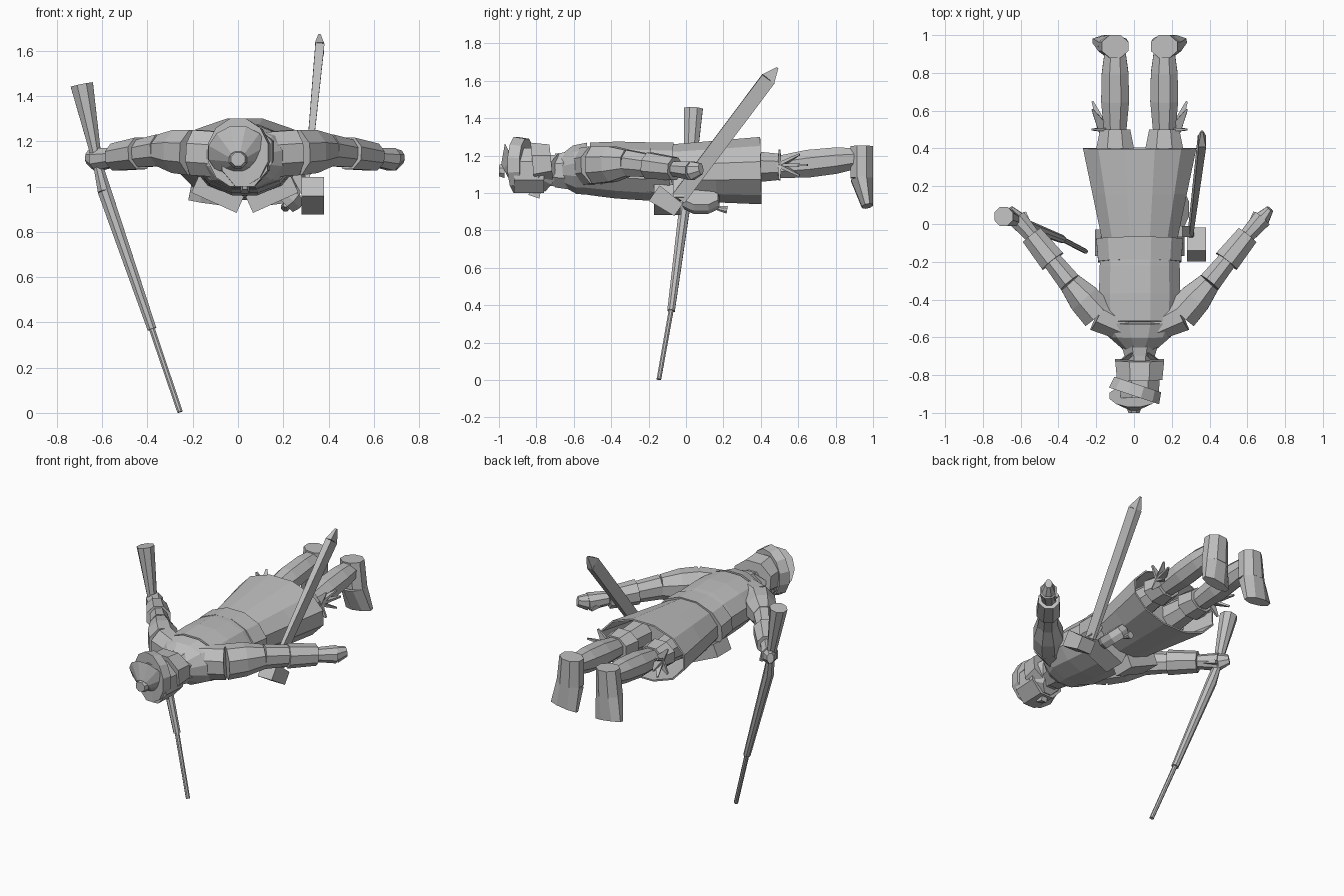
import bpy
import bmesh
from math import cos, sin, pi
from mathutils import Vector

default_cube = bpy.data.objects.get("Cube")
if default_cube:
    bpy.data.objects.remove(default_cube, do_unlink=True)

colour = (.52, .52, .52, 1)
plain_grey = bpy.data.materials.new("plain_grey")
plain_grey.use_nodes = True
plain_grey.diffuse_color = colour
plain_grey.node_tree.nodes["Principled BSDF"].inputs["Base Color"].default_value = colour


def tube(name, start, end, start_size, end_size, bulge=0, sides=8, steps=1, closed=True):
    """Faceted taper between two points; sizes are half width and half height."""
    start, end = Vector(start), Vector(end)
    direction = (end - start).normalized()
    steep = abs(direction.z) > abs(direction.y) and abs(direction.z) > abs(direction.x)
    across = direction.cross(Vector((0, 1, 0) if steep else (0, 0, 1))).normalized()
    over = across.cross(direction)
    corner = 1 / cos(pi / sides)
    bm = bmesh.new()
    rings = []
    for step in range(steps + 1):
        along = step / steps
        centre = start.lerp(end, along)
        size = Vector(start_size).lerp(Vector(end_size), along)
        width, height = [(value + bulge * sin(pi * along)) * corner for value in size]
        angles = [2 * pi * (index + .5) / sides for index in range(sides)]
        rings.append([bm.verts.new(centre + across * width * cos(angle) + over * height * sin(angle))
                      for angle in angles])
    for ring, following in zip(rings, rings[1:]):
        for index in range(sides):
            previous = index - 1
            bm.faces.new((ring[previous], ring[index], following[index], following[previous]))
    if closed:
        bm.faces.new(rings[0])
        bm.faces.new(rings[-1])
    bmesh.ops.recalc_face_normals(bm, faces=bm.faces)
    mesh = bpy.data.meshes.new(name)
    bm.to_mesh(mesh)
    bm.free()
    mesh.materials.append(plain_grey)
    part = bpy.data.objects.new(name, mesh)
    bpy.context.collection.objects.link(part)
    return part


middle = .03


def spine(y, z=1.12):
    return Vector((middle, y, z))


# Head, neck and collar
head_back, jaw, chin = spine(-.92), spine(-.76), spine(-.7, 1.07)
tube("head", head_back, jaw, start_size=(.1, .12), end_size=(.11, .12))
tube("jaw", jaw, chin, start_size=(.11, .12), end_size=(.06, .08))
tube("nose", spine(-.84, 1), spine(-.78, .99), start_size=(.01, .01), end_size=(.02, .02), sides=4)
tube("hair_band", spine(-.82, 1.15), spine(-.72, 1.16), start_size=(.12, .12), end_size=(.13, .1))
tube("neck", jaw, spine(-.62), start_size=(.07, .08), end_size=(.08, .09))
tube("collar", spine(-.7), spine(-.63), start_size=(.08, .09), end_size=(.1, .1))

# Hat with a tilted brim and a knob
brim_top, hat_top = Vector((0, -.91, 1.15)), Vector((0, -.97, 1.12))
tube("hat_brim", brim_top, (.02, -.85, 1.15), start_size=(.14, .15), end_size=(.13, .14), sides=12)
tube("hat_crown", hat_top, brim_top, start_size=(.04, .04), end_size=(.13, .13), sides=12)
tube("hat_knob", (0, -1, 1.12), hat_top, start_size=(.03, .03), end_size=(.04, .04))

# Torso, waist band and the flared coat skirt open at its hem
chest, waist, hem = spine(-.52, 1.13), spine(-.08, 1.11), spine(.4)
tube("shoulder_yoke", spine(-.67), chest, start_size=(.08, .08), end_size=(.21, .14),
     bulge=.02, steps=2, sides=12)
tube("torso", chest, waist, start_size=(.21, .14), end_size=(.2, .15), bulge=.01, steps=3, sides=12)
tube("waist_band", spine(-.2), waist, start_size=(.22, .15), end_size=(.23, .16), sides=12)
skirt = tube("coat_skirt", waist, hem, start_size=(.2, .15), end_size=(.3, .18),
             steps=2, sides=12, closed=False)
lining = skirt.modifiers.new("lining", 'SOLIDIFY')
lining.thickness = .01
tube("hips", waist, spine(.25), start_size=(.18, .12), end_size=(.2, .11))

for side, word in ((1, "left"), (-1, "right")):
    def mirrored(x, y, z):
        return Vector((middle + side * x, y, z))

    def limb(part, *points, **shape):
        return tube(word + "_" + part, *points, **shape)

    # Arm, cuff and hand
    armpit, shoulder = mirrored(.08, -.55, 1.14), mirrored(.22, -.48, 1.15)
    elbow, wrist = mirrored(.37, -.31, 1.16), mirrored(.57, -.06, 1.13)
    knuckles, fingertips = mirrored(.65, .03, 1.12), mirrored(.69, .08, 1.13)
    limb("shoulder", armpit, shoulder, start_size=(.07, .1), end_size=(.09, .1))
    limb("upper_arm", shoulder, elbow, start_size=(.09, .1), end_size=(.06, .07), steps=2, bulge=.01)
    limb("forearm", elbow, wrist, start_size=(.06, .07), end_size=(.04, .05))
    limb("cuff", elbow.lerp(wrist, .45), wrist, start_size=(.07, .07), end_size=(.06, .06))
    limb("palm", wrist, knuckles, start_size=(.04, .04), end_size=(.05, .05))
    limb("fingers", knuckles, fingertips, start_size=(.04, .05), end_size=(.02, .03))
    limb("thumb", wrist, mirrored(.61, .06, 1.09), start_size=(.02, .02), end_size=(.01, .01), sides=4)

    # Leg and boot
    hip, knee, ankle = mirrored(.12, .15, 1.13), mirrored(.13, .5, 1.14), mirrored(.13, .95, 1.19)
    instep, toe = mirrored(.14, .94, 1.08), mirrored(.16, .97, .93)
    limb("thigh", hip, knee, start_size=(.09, .1), end_size=(.06, .06))
    limb("shin", knee, ankle, start_size=(.06, .06), end_size=(.05, .05), bulge=.02, steps=3)
    limb("heel", mirrored(.13, .94, 1.25), instep, start_size=(.07, .06), end_size=(.08, .06))
    limb("toe", instep, toe, start_size=(.08, .06), end_size=(.09, .03))
    limb("knee_band", knee - Vector((0, .1, 0)), knee, start_size=(.1, .08), end_size=(.08, .07))

    # Pointed ribbon ends tied outside the knee
    knot = mirrored(.19, .5, 1.15)
    for index in range(5):
        turn = index * pi / 4 - pi / 2
        tip = knot + Vector((side * .06, .15 * cos(turn), .08 * sin(turn)))
        limb("ribbon_%d" % index, knot, tip, start_size=(.03, .01), end_size=(.005, .005), sides=4)

    # Belly pouch slanting up towards the hip
    limb("belly_pouch", mirrored(.02, -.1, .92), mirrored(.22, -.1, 1.01),
         start_size=(.07, .04), end_size=(.07, .04), sides=4)

# Flask hanging at the coat front
tube("flask", (.2, .08, .93), (.25, .08, .98), start_size=(.06, .09), end_size=(.06, .09),
     bulge=.01, steps=2)
tube("flask_cap", (.21, .16, .92), (.21, .22, .91), start_size=(.01, .01), end_size=(.02, .02))

# Scabbard with its pouch and strap
throat, blade_end = Vector((.3, -.04, .97)), Vector((.36, .44, 1.61))
tube("scabbard", throat, blade_end, start_size=(.01, .04), end_size=(.02, .04), sides=4)
tube("scabbard_tip", blade_end, (.36, .49, 1.67), start_size=(.02, .04), end_size=(.005, .005), sides=4)
tube("side_pouch", (.33, -.17, 1), (.33, -.04, .91), start_size=(.05, .05), end_size=(.05, .04), sides=4)
tube("scabbard_strap", (.24, -.04, 1.08), throat, start_size=(.02, .03), end_size=(.02, .03), sides=4)

# Long gun held in the right hand
butt, grip, breech = (-.69, .04, 1.45), (-.62, .02, 1.1), (-.59, 0, .98)
stock_end, muzzle = (-.38, -.08, .37), (-.256, -.145, .004)
tube("gun_butt", butt, grip, start_size=(.05, .05), end_size=(.02, .03))
tube("gun_lock", grip, breech, start_size=(.02, .03), end_size=(.03, .03))
tube("gun_stock", breech, stock_end, start_size=(.03, .03), end_size=(.02, .02))
tube("gun_barrel", stock_end, muzzle, start_size=(.013, .013), end_size=(.012, .012))
